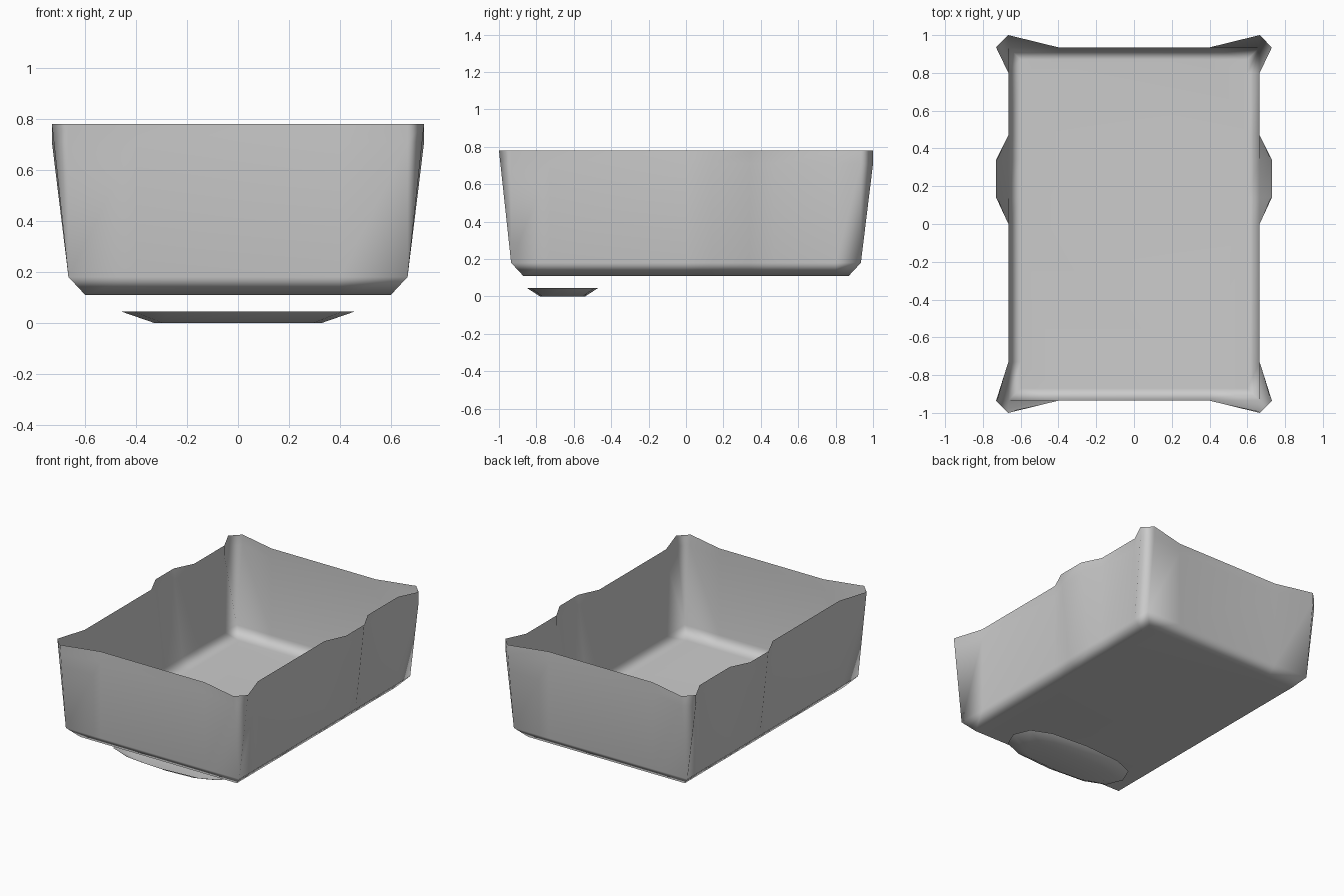
import bpy, bmesh, math

cube = bpy.data.objects.get("Cube")
if cube:
    bpy.data.objects.remove(cube, do_unlink=True)

grey = bpy.data.materials.new("plain grey")
grey.use_nodes = True
colour = (0.6, 0.6, 0.6, 1)
grey.diffuse_color = colour
grey.node_tree.nodes["Principled BSDF"].inputs["Base Color"].default_value = colour


def make_shell(name, rings):
    """Open sheet: floor from the first ring, then walls up through the rest."""
    bm = bmesh.new()
    loops = [[bm.verts.new(p) for p in ring] for ring in rings]
    bm.faces.new(loops[0])
    n = len(loops[0])
    for low, high in zip(loops, loops[1:]):
        for i in range(n):
            j = (i + 1) % n
            bm.faces.new((low[i], low[j], high[j], high[i]))
    bmesh.ops.remove_doubles(bm, verts=bm.verts, dist=0.0005)
    bmesh.ops.recalc_face_normals(bm, faces=bm.faces)
    # The floor must face down so that the sheet faces outwards
    floor = min(bm.faces, key=lambda f: f.calc_center_median().z)
    if floor.normal.z > 0:
        bmesh.ops.reverse_faces(bm, faces=bm.faces)
    for f in bm.faces:
        f.smooth = True
    mesh = bpy.data.meshes.new(name)
    bm.to_mesh(mesh)
    bm.free()
    mesh.materials.append(grey)
    obj = bpy.data.objects.new(name, mesh)
    bpy.context.collection.objects.link(obj)
    # Large flat faces keep their own normal, narrow bevels blend
    obj.modifiers.new("soft bevels", "WEIGHTED_NORMAL")
    return obj


# Open tray: the rim flares at the corners and at one bump on each side
W, L = 0.665, 0.935
half = [(0.4, -L), (W, -1), (0.73, -L), (W, -0.73),
        (W, 0), (0.73, 0.14), (0.73, 0.34), (W, 0.47),
        (W, 0.8), (0.73, L), (W, 1), (0.4, L)]
rim = half + [(-x, y) for x, y in reversed(half)]


def clamp(v, limit):
    return max(-limit, min(limit, v))


def base_ring(w, l, z):
    return [(clamp(x, w), clamp(y, l), z) for x, y in rim]


def upper_ring(z):
    # Back corners stand upright just below the rim, the rest tapers
    ring = []
    for x, y in rim:
        t = 1 if y > 0.5 else (z - 0.18) / 0.6
        bx, by = clamp(x, W), clamp(y, L)
        ring.append((bx + (x - bx) * t, by + (y - by) * t, z))
    return ring


make_shell("tray", [base_ring(0.6, 0.87, 0.11), base_ring(W, L, 0.18),
                    upper_ring(0.71), upper_ring(0.78)])


# Shallow dish under the front end
def oval(rx, ry, z, sides=12):
    ring = []
    for i in range(sides):
        a = math.tau * i / sides
        c, s = math.cos(a), math.sin(a)
        ring.append((math.copysign(abs(c) ** 0.75, c) * rx,
                     math.copysign(abs(s) ** 0.75, s) * ry - 0.66, z))
    return ring


make_shell("front_dish", [oval(0.33, 0.12, 0), oval(0.46, 0.19, 0.045)])
